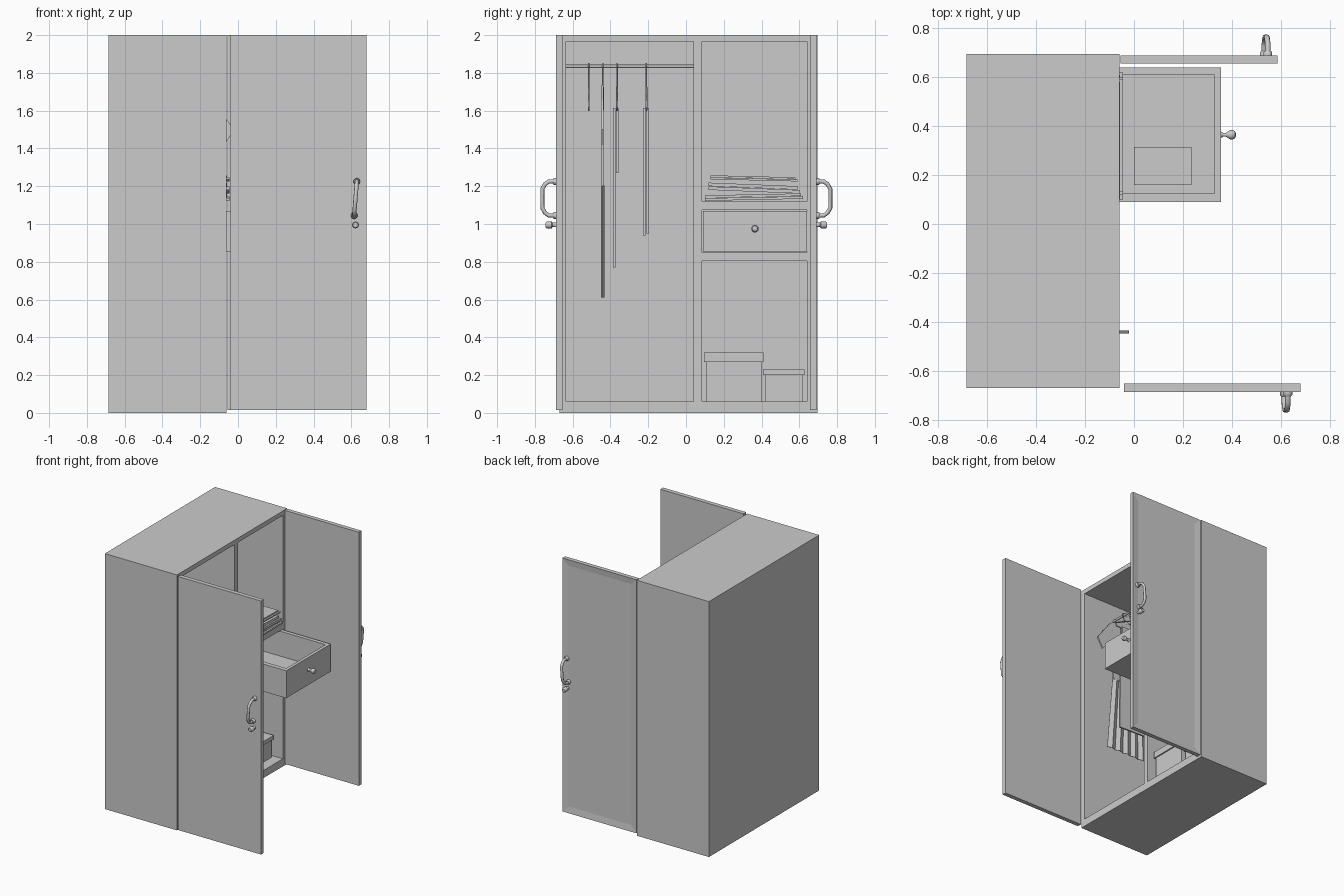
import bpy, bmesh, math
from mathutils import Vector

if "Cube" in bpy.data.objects:
    bpy.data.objects.remove(bpy.data.objects["Cube"])

def mesh_obj(name, bm):
    bmesh.ops.recalc_face_normals(bm, faces=bm.faces)
    me = bpy.data.meshes.new(name)
    bm.to_mesh(me)
    bm.free()
    ob = bpy.data.objects.new(name, me)
    bpy.context.collection.objects.link(ob)
    return ob

def add_box(bm, x0, x1, y0, y1, z0, z1):
    vs = bmesh.ops.create_cube(bm, size=1)["verts"]
    for v in vs:
        v.co = Vector(((x0 + x1) / 2 + v.co.x * (x1 - x0),
                       (y0 + y1) / 2 + v.co.y * (y1 - y0),
                       (z0 + z1) / 2 + v.co.z * (z1 - z0)))
    return vs

def box(name, *dims):
    bm = bmesh.new()
    add_box(bm, *dims)
    return mesh_obj(name, bm)

def boxes(name, dims):
    bm = bmesh.new()
    for d in dims:
        add_box(bm, *d)
    return mesh_obj(name, bm)

def slab(name, outline, y, t):
    """Outline in x/z extruded along y."""
    bm = bmesh.new()
    f = bm.faces.new([bm.verts.new((x, y - t / 2, z)) for x, z in outline])
    r = bmesh.ops.extrude_face_region(bm, geom=[f])
    for v in r["geom"]:
        if isinstance(v, bmesh.types.BMVert):
            v.co.y += t
    return mesh_obj(name, bm)

def tube(name, pts, r, cyclic=False):
    cu = bpy.data.curves.new(name, "CURVE")
    cu.dimensions = "3D"
    cu.bevel_depth, cu.bevel_resolution, cu.use_fill_caps = r, 2, True
    sp = cu.splines.new("POLY")
    sp.points.add(len(pts) - 1)
    for p, c in zip(sp.points, pts):
        p.co = (*c, 1)
    sp.use_cyclic_u = cyclic
    ob = bpy.data.objects.new(name, cu)
    bpy.context.collection.objects.link(ob)
    return ob

def lathe(name, profile, origin, axis, n=16):
    """Profile of (radius, distance) rings along an axis."""
    bm = bmesh.new()
    q = Vector((0, 0, 1)).rotation_difference(Vector(axis))
    rings = [[bm.verts.new(Vector(origin) + q @ Vector((r * math.cos(2 * math.pi * i / n),
              r * math.sin(2 * math.pi * i / n), d))) for i in range(n)] for r, d in profile]
    for a, b in zip(rings, rings[1:]):
        for i in range(n):
            bm.faces.new((a[i], a[(i + 1) % n], b[(i + 1) % n], b[i]))
    bm.faces.new(rings[0])
    bm.faces.new(rings[-1])
    ob = mesh_obj(name, bm)
    ob.data.shade_smooth()
    ob.data.set_sharp_from_angle(angle=math.radians(40))
    return ob

# Carcass, opening towards +x
XB, XF = -0.685, -0.06
box("back_panel", XB, -0.655, -0.67, 0.695, 0, 2)
box("side_near", -0.655, XF, -0.67, -0.635, 0, 2)
box("side_far", -0.655, XF, 0.64, 0.695, 0, 2)
box("top_panel", -0.655, XF, -0.635, 0.64, 1.965, 2)
box("bottom_panel", -0.655, XF, -0.635, 0.64, 0, 0.06)
box("divider", -0.655, XF, 0.04, 0.085, 0.06, 1.965)
box("upper_shelf", -0.655, XF, 0.085, 0.64, 1.075, 1.12)
box("lower_shelf", -0.655, XF, 0.085, 0.64, 0.805, 0.85)

# Doors standing open
box("door_near", -0.04, 0.68, -0.687, -0.653, 0.015, 2)
far = boxes("door_far", [(-0.055, 0.587, 0.657, 0.69, 0.015, 2)])
bm = bmesh.new()
bm.from_mesh(far.data)
bm.faces.ensure_lookup_table()
outer = max(bm.faces, key=lambda f: f.calc_center_median().y)
bmesh.ops.inset_individual(bm, faces=[outer], thickness=0.07)
for v in outer.verts:
    v.co.y -= 0.006
bm.to_mesh(far.data)
bm.free()

# Handles and lock knobs
for side, x, y0 in ((-1, 0.622, -0.687), (1, 0.54, 0.69)):
    tag = "near" if side < 0 else "far"
    arc = [(0, 1.225), (0.04, 1.225), (0.06, 1.21), (0.074, 1.185), (0.074, 1.085),
           (0.06, 1.06), (0.04, 1.045), (0, 1.045)]
    tube("handle_" + tag, [(x + (z - 1.135) * 0.08, y0 + side * d, z) for d, z in arc], 0.011)
    for z in (1.045, 1.225):
        lathe("handle_foot_" + tag, [(0.018, 0), (0.018, 0.012), (0.013, 0.018)],
              (x + (z - 1.135) * 0.08, y0, z), (0, side, 0))
    lathe("lock_" + tag, [(0.012, 0), (0.012, 0.02), (0.018, 0.024), (0.018, 0.05), (0.013, 0.056)],
          (x, y0, 0.995), (0, side, 0))

# Drawer, pulled out
boxes("drawer", [(-0.3, 0.355, 0.09, 0.64, 0.855, 0.875),
                 (0.33, 0.355, 0.09, 0.64, 0.875, 1.07),
                 (-0.3, -0.275, 0.09, 0.64, 0.875, 1.07),
                 (-0.275, 0.33, 0.09, 0.125, 0.875, 1.07),
                 (-0.275, 0.33, 0.61, 0.64, 0.875, 1.07)])
box("drawer_book", 0.0, 0.235, 0.16, 0.315, 0.875, 0.9)
lathe("drawer_knob", [(0.014, 0), (0.008, 0.01), (0.008, 0.022), (0.018, 0.036),
                      (0.02, 0.046), (0.014, 0.058), (0.004, 0.062)], (0.355, 0.365, 0.975), (1, 0, 0))

# Storage boxes
for n, y0, y1, z1, z2, x0, x1 in (("large", 0.105, 0.40, 0.275, 0.32, -0.5, -0.12),
                                  ("small", 0.417, 0.617, 0.205, 0.23, -0.46, -0.14)):
    box("box_" + n, x0, x1, y0, y1, 0.06, z1)
    box("box_lid_" + n, x0 - 0.01, x1 + 0.01, y0 - 0.01, y1 + 0.01, z1 - 0.005, z2)

# Folded clothes stacked on the upper shelf
for i, (y0, y1, z, t, tilt) in enumerate(((0.10, 0.62, 1.122, 0.03, 0.01), (0.12, 0.60, 1.165, 0.04, -0.02),
                                          (0.13, 0.59, 1.225, 0.022, -0.012))):
    bm = bmesh.new()
    for k in range(2):
        h = t / 2
        for v in add_box(bm, -0.44 + 0.015 * k, -0.045 - 0.012 * k, y0, y1 - 0.01 * k, z + h * k, z + h * k + h * 0.92):
            v.co.z += tilt * (v.co.y - 0.36) / 0.5 + 0.006
    mesh_obj("folded_cloth_%d" % i, bm)

# Rail and hangers
XC, ZR = -0.34, 1.835
tube("rail", [(XC, -0.635, ZR), (XC, 0.04, ZR)], 0.009)
for y in (-0.515, -0.44, -0.365, -0.21):
    hook = [(XC + 0.018 * math.cos(a), y, ZR + 0.018 * math.sin(a) - 0.004)
            for a in [math.radians(200 - 29 * i) for i in range(9)]]
    tube("hanger_hook", hook + [(XC, y, 1.79), (XC, y, 1.72)], 0.004)
    tube("hanger_frame", [(XC, y, 1.725), (XC + 0.21, y, 1.625), (XC + 0.2, y, 1.602),
                          (XC - 0.2, y, 1.602), (XC - 0.21, y, 1.625)], 0.005, True)

# Dress with flared sleeves and a pleated skirt
half = [(0.05, 1.735), (0.2, 1.66), (0.32, 1.50), (0.27, 1.42), (0.19, 1.51), (0.17, 1.2)]
slab("dress_top", [(XC + x, z) for x, z in half] + [(XC - x, z) for x, z in reversed(half)]
     + [(XC, 1.70)], -0.442, 0.012)
bm = bmesh.new()
N = 12
rows = [[bm.verts.new((XC + w * (2 * i / N - 1), -0.442 + (0.007 if i % 2 else -0.007), z))
         for i in range(N + 1)] for w, z in ((0.17, 1.205), (0.22, 0.61))]
for i in range(N):
    bm.faces.new((rows[0][i], rows[0][i + 1], rows[1][i + 1], rows[1][i]))
skirt = mesh_obj("dress_skirt", bm)
m = skirt.modifiers.new("thickness", "SOLIDIFY")
m.thickness = 0.004

# Trousers and scarf draped over the hanger bars
def draped(name, y, w0, w1, zl, zs):
    for tag, dy, zb in (("back", -0.009, zl), ("front", 0.009, zs)):
        slab(name + "_" + tag, [(XC - w0, 1.608), (XC + w0, 1.608), (XC + w1, zb), (XC - w1, zb + 0.01)],
             y + dy, 0.013)
    box(name + "_fold", XC - w0, XC + w0, y - 0.0155, y + 0.0155, 1.603, 1.613)

draped("scarf", -0.372, 0.15, 0.16, 0.77, 1.27)
draped("trousers", -0.212, 0.15, 0.18, 0.94, 0.95)
